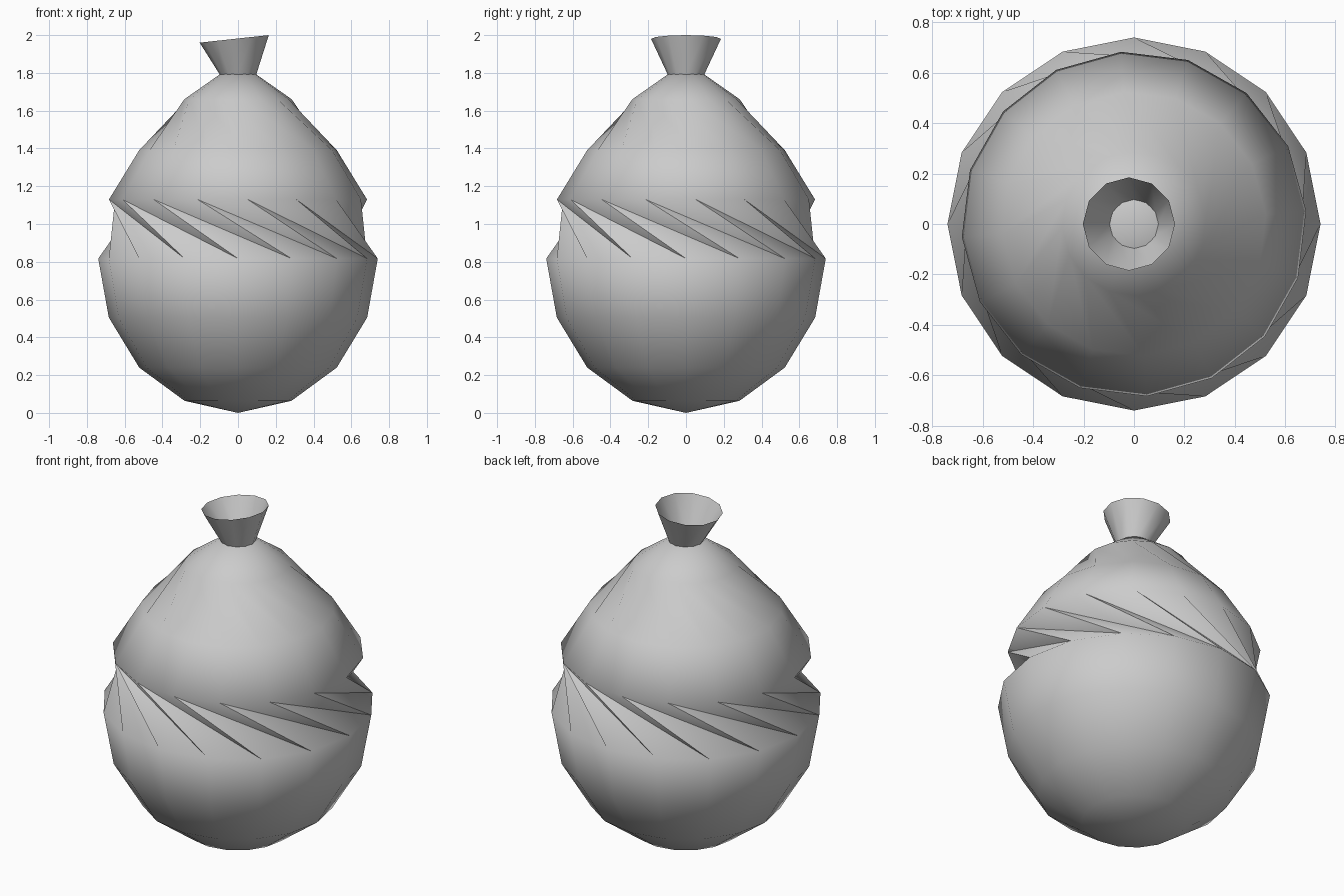
import bpy
from math import sin, cos, radians, pi

if "Cube" in bpy.data.objects:
    bpy.data.objects.remove(bpy.data.objects["Cube"])


def make_object(name, verts, faces, angle):
    mesh = bpy.data.meshes.new(name)
    mesh.from_pydata(verts, [], faces)
    obj = bpy.data.objects.new(name, mesh)
    bpy.context.collection.objects.link(obj)
    bpy.ops.object.select_all(action='DESELECT')
    obj.select_set(True)
    bpy.context.view_layer.objects.active = obj
    bpy.ops.object.shade_smooth_by_angle(angle=radians(angle))
    return obj


# Sack body: 16-sided rounded profile (radius, height, twist in degrees)
N = 16
rings = [(0.283, 0.064, 0), (0.523, 0.24, 0), (0.684, 0.505, 0), (0.74, 0.817, 0),
         (0.685, 1.13, -40.7), (0.525, 1.39, -40.7), (0.285, 1.66, -65)]
verts, faces = [], []
for r, z, twist in rings:
    for i in range(N):
        a = 2 * pi * i / N + radians(twist)
        verts.append((r * cos(a), r * sin(a), z))
for k in range(len(rings) - 1):
    for i in range(N):
        j = (i + 1) % N
        a, b, c, d = k * N + i, k * N + j, (k + 1) * N + j, (k + 1) * N + i
        # diagonals fold inward so the twisted bands crease like cloth
        faces += [(a, b, d), (b, c, d)]
bottom, top = len(verts), len(verts) + 1
verts += [(0, 0, 0), (0, 0, 1.86)]
last = (len(rings) - 1) * N
for i in range(N):
    j = (i + 1) % N
    faces += [(bottom, j, i), (last + i, last + j, top)]
make_object("sack_body", verts, faces, 80)

# Flared open mouth with a slanted rim
M = 12
verts = [(0.097 * cos(2 * pi * i / M), 0.097 * sin(2 * pi * i / M), 1.792) for i in range(M)]
for i in range(M):
    a = 2 * pi * i / M
    verts.append((-0.02 + 0.183 * cos(a), 0.185 * sin(a), 1.98 + 0.02 * cos(a)))
faces = [(i, (i + 1) % M, M + (i + 1) % M, M + i) for i in range(M)]
make_object("sack_mouth", verts, faces, 60)
